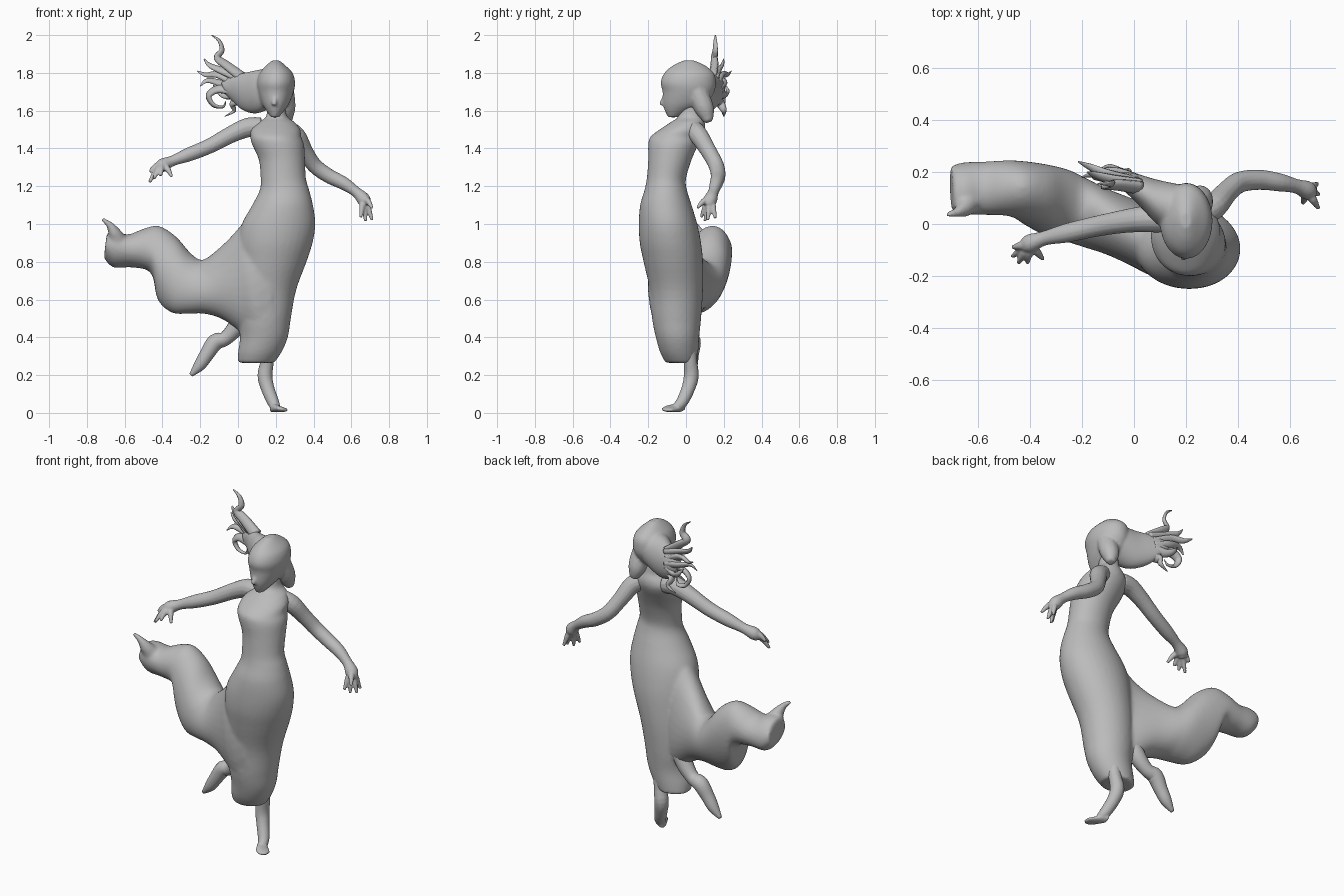
import bpy, bmesh, math
from mathutils import Vector

grey = bpy.data.materials.new("plain_grey")
grey.diffuse_color = (0.5, 0.5, 0.5, 1)


def spline(rows, steps):
    """Catmull-Rom interpolation of parameter rows."""
    out = []
    for i in range(len(rows) - 1):
        p0, p1, p2 = rows[max(i - 1, 0)], rows[i], rows[i + 1]
        p3 = rows[min(i + 2, len(rows) - 1)]
        for s in range(steps):
            t = s / steps
            out.append([0.5 * (2 * b + (c - a) * t + (2 * a - 5 * b + 4 * c - d) * t * t
                               + (3 * b - a - 3 * c + d) * t ** 3)
                        for a, b, c, d in zip(p0, p1, p2, p3)])
    return out + [list(rows[-1])]


def loft(bm, sections, n):
    """Closed skin over (centre, half axis, half axis) ellipses."""
    rings = [[bm.verts.new(c + a * math.cos(2 * math.pi * k / n) + b * math.sin(2 * math.pi * k / n))
              for k in range(n)] for c, a, b in sections]
    for r, q in zip(rings, rings[1:]):
        for k in range(n):
            bm.faces.new((r[k], r[(k + 1) % n], q[(k + 1) % n], q[k]))
    bm.faces.new(rings[0][::-1])
    bm.faces.new(rings[-1])


def stack(bm, rows, n=32, steps=4):
    """Horizontal sections: z, x0, x1, y0, y1."""
    loft(bm, [(Vector(((a + b) / 2, (c + d) / 2, z)), Vector(((b - a) / 2, 0, 0)),
               Vector((0, (d - c) / 2, 0))) for z, a, b, c, d in spline(rows, steps)], n)


def slabs(bm, rows, n=32, steps=4):
    """Upright sections: upper x, z, lower x, z, front y, back y, tilt in y."""
    loft(bm, [(Vector(((a + c) / 2, (e + f) / 2, (b + d) / 2)), Vector(((a - c) / 2, t, (b - d) / 2)),
               Vector((0, (f - e) / 2, 0))) for a, b, c, d, e, f, t in spline(rows, steps)], n)


def tube(bm, rows, n=12, steps=4, flat=1.0):
    """Round limb through x, y, z, radius."""
    pts = spline(rows, steps)
    P = [Vector(p[:3]) for p in pts]
    secs, side = [], None
    for i, p in enumerate(pts):
        t = (P[min(i + 1, len(P) - 1)] - P[max(i - 1, 0)]).normalized()
        if side is None:
            side = t.orthogonal()
        side = (side - t * side.dot(t)).normalized()
        r = max(p[3], 0.002)
        secs.append((P[i], side * r, t.cross(side) * r * flat))
    loft(bm, secs, n)


def finish(name, bm, voxel=0, smooth=0):
    bmesh.ops.recalc_face_normals(bm, faces=bm.faces)
    me = bpy.data.meshes.new(name)
    bm.to_mesh(me)
    bm.free()
    me.materials.append(grey)
    for f in me.polygons:
        f.use_smooth = True
    ob = bpy.data.objects.new(name, me)
    bpy.context.collection.objects.link(ob)
    if voxel:
        m = ob.modifiers.new("merge", 'REMESH')
        m.mode, m.voxel_size, m.use_smooth_shade = 'VOXEL', voxel, True
        s = ob.modifiers.new("soften", 'SMOOTH')
        s.factor, s.iterations = 0.5, smooth
    return ob


# Torso, gown and wind-blown train merged into one skin
bm = bmesh.new()
stack(bm, [(1.64, .15, .25, -.03, .08), (1.57, .15, .26, -.04, .09), (1.54, .11, .30, -.08, .10),
           (1.50, .07, .33, -.14, .10), (1.46, .065, .335, -.19, .085), (1.42, .075, .35, -.20, .065),
           (1.34, .11, .355, -.2, .03), (1.24, .12, .36, -.208, 0), (1.18, .115, .377, -.22, .005),
           (1.1, .075, .397, -.243, .03), (1.0, .02, .41, -.25, .06), (.9, 0, .395, -.245, .08),
           (.8, 0, .363, -.225, .09), (.65, 0, .308, -.192, .09), (.5, 0, .28, -.18, .08),
           (.4, .01, .264, -.16, .07), (.32, 0, .23, -.137, .065), (.265, .0, .192, -.108, .06)])
slabs(bm, [(.13, 1.12, .2, .38, -.20, .04, 0), (.03, 1.01, .12, .36, -.20, .065, 0),
           (-.04, .93, .04, .41, -.165, .095, 0), (-.12, .855, -.08, .495, -.12, .135, .01),
           (-.19, .81, -.18, .525, -.09, .175, .025), (-.25, .845, -.26, .525, -.065, .205, .035),
           (-.33, .935, -.35, .53, -.04, .225, .035), (-.42, .99, -.425, .60, .0, .24, .02),
           (-.50, .975, -.46, .74, .03, .245, 0), (-.58, .945, -.56, .77, .035, .24, -.01),
           (-.65, .96, -.66, .77, .04, .235, -.02), (-.695, .95, -.71, .82, .055, .22, -.02)])
tube(bm, [(-.63, .09, .90, .05), (-.655, .06, .955, .035), (-.68, .045, .995, .02), (-.72, .035, 1.027, .012)])
finish("gown_and_torso", bm, 0.010, 7)

# Head with chin and nose, hair cap and the hair mass streaming to the side
bm = bmesh.new()
stack(bm, [(1.565, .175, .215, -.095, -.045), (1.60, .15, .245, -.112, .03), (1.64, .125, .272, -.122, .11),
           (1.70, .105, .295, -.124, .15), (1.75, .10, .302, -.134, .158), (1.80, .115, .289, -.114, .147),
           (1.84, .15, .25, -.068, .10), (1.865, .18, .22, -.015, .045)])
tube(bm, [(.195, -.11, 1.68, .008), (.193, -.125, 1.65, .013), (.19, -.127, 1.63, .016)], 8)
tube(bm, [(.24, .05, 1.72, .055), (.25, .085, 1.64, .055), (.255, .105, 1.59, .047), (.265, .12, 1.54, .022)])
slabs(bm, [(.19, 1.83, .19, 1.62, -.05, .15, 0), (.10, 1.815, .10, 1.585, -.01, .168, 0),
           (.03, 1.80, .03, 1.60, .06, .188, 0), (-.04, 1.785, -.02, 1.64, .12, .205, 0),
           (-.09, 1.75, -.07, 1.69, .155, .205, 0)])
finish("head_and_hair", bm, 0.008, 4)

# Loose curling strands
strands = [
    [(.02, .14, 1.78), (-.06, .15, 1.84), (-.11, .15, 1.88), (-.085, .155, 1.92), (-.10, .155, 1.97), (-.14, .155, 2.0)],
    [(.02, .15, 1.77), (-.08, .17, 1.81), (-.15, .19, 1.84), (-.18, .20, 1.875)],
    [(.0, .16, 1.74), (-.10, .19, 1.79), (-.17, .22, 1.79), (-.215, .24, 1.81)],
    [(.0, .17, 1.71), (-.08, .20, 1.74), (-.16, .19, 1.76), (-.20, .18, 1.73)],
    [(.0, .16, 1.70), (-.1, .18, 1.715), (-.155, .19, 1.68), (-.13, .19, 1.63), (-.08, .19, 1.62), (-.065, .18, 1.65)],
    [(.03, .15, 1.66), (-.03, .18, 1.64), (-.02, .20, 1.60), (-.07, .20, 1.57)],
    [(.0, .17, 1.69), (-.06, .20, 1.68), (-.10, .22, 1.70), (-.13, .21, 1.735)]]
bm = bmesh.new()
for s in strands:
    k = len(s) - 1
    tube(bm, [(*p, .03 * (1 - i / k) ** .8 + .003) for i, p in enumerate(s)], 8, 5, .6)
finish("hair_strands", bm)


def arm(name, path, tips):
    """Arm with a tapering finger to each tip."""
    bm = bmesh.new()
    tube(bm, path, 14)
    palm = Vector(path[-2][:3])
    for t in tips:
        tip = Vector(t)
        mid = palm.lerp(tip, .5) + Vector((0, 0, .014))
        tube(bm, [(*palm, .02), (*mid, .017), (*tip, .008)], 8)
    finish(name, bm, 0.0055, 2)


arm("right_arm",
    [(.12, .02, 1.51, .055), (.05, .02, 1.51, .052), (-.04, .01, 1.472, .045), (-.15, -.01, 1.413, .04),
     (-.26, -.035, 1.368, .037), (-.345, -.055, 1.335, .028), (-.40, -.075, 1.31, .036), (-.42, -.09, 1.285, .024)],
    [(-.468, -.125, 1.222), (-.445, -.15, 1.24), (-.41, -.15, 1.255), (-.468, -.09, 1.275), (-.35, -.135, 1.25)])
arm("left_arm",
    [(.26, .04, 1.5, .05), (.31, .07, 1.465, .05), (.355, .12, 1.385, .043), (.405, .16, 1.31, .041),
     (.48, .17, 1.255, .039), (.56, .16, 1.215, .035), (.625, .145, 1.17, .028), (.665, .13, 1.13, .036),
     (.68, .12, 1.095, .026)],
    [(.705, .155, 1.03), (.71, .115, 1.02), (.675, .10, 1.015), (.65, .08, 1.035), (.71, .06, 1.085)])

# Standing leg on tiptoe, with flat spread toes
bm = bmesh.new()
tube(bm, [(.16, 0, .5, .06), (.157, .02, .3, .037), (.143, .028, .2, .04), (.157, .012, .13, .036),
          (.185, -.02, .06, .032), (.20, -.05, .03, .025)], 14)
slabs(bm, [(.17, .05, .17, .005, -.06, .0, 0), (.2, .045, .2, .005, -.115, -.015, 0),
           (.235, .032, .235, .005, -.13, -.045, 0), (.262, .022, .262, .008, -.11, -.07, 0)], 16)
for v in bm.verts:
    v.co.z = max(v.co.z, 0)
finish("standing_leg", bm, 0.006, 2)

# Raised trailing leg
bm = bmesh.new()
tube(bm, [(.06, 0, .6, .055), (0, .02, .47, .048), (-.065, .03, .395, .038), (-.12, .035, .375, .044),
          (-.165, .03, .31, .038), (-.205, .03, .25, .031), (-.25, .03, .2, .01)], 14)
finish("trailing_leg", bm)
